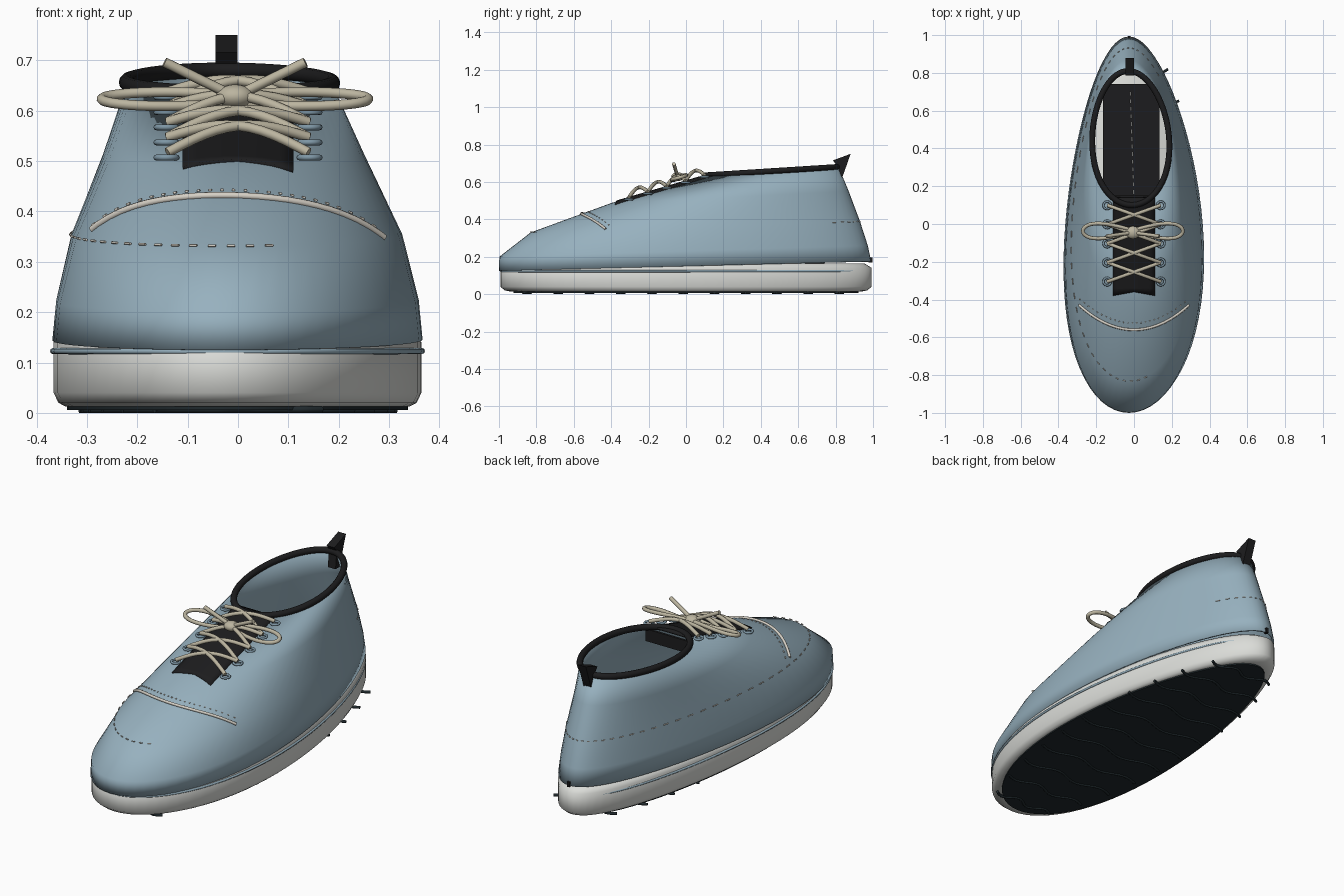
import bpy, bmesh
from math import sin, cos, pi, sqrt
from mathutils import Vector
from mathutils.bvhtree import BVHTree

if "Cube" in bpy.data.objects:
    bpy.data.objects.remove(bpy.data.objects["Cube"])


def material(name, color):
    m = bpy.data.materials.new(name)
    m.use_nodes = True
    m.diffuse_color = (*color, 1)
    m.node_tree.nodes["Principled BSDF"].inputs["Base Color"].default_value = (*color, 1)
    return m


BLUE = material("dusty blue", (0.31, 0.44, 0.52))
STEEL = material("steel blue", (0.21, 0.31, 0.38))
WHITE = material("off white", (0.71, 0.72, 0.69))
BLACK = material("black fabric", (0.012, 0.012, 0.013))
RUBBER = material("dark rubber", (0.014, 0.022, 0.026))
LACE = material("beige lace", (0.5, 0.46, 0.35))
CREAM = material("cream thread", (0.67, 0.63, 0.56))


def activate(obj):
    bpy.ops.object.select_all(action="DESELECT")
    obj.select_set(True)
    bpy.context.view_layer.objects.active = obj


def finish(name, bm, mat, smooth=True):
    bmesh.ops.recalc_face_normals(bm, faces=bm.faces)
    mesh = bpy.data.meshes.new(name)
    bm.to_mesh(mesh)
    bm.free()
    mesh.materials.append(mat)
    obj = bpy.data.objects.new(name, mesh)
    bpy.context.collection.objects.link(obj)
    if smooth:
        activate(obj)
        bpy.ops.object.shade_smooth_by_angle(angle=1.1)
    return obj


def oval(front, back, rx, cx=0, n=72):
    """Tilted foot-shaped oval, wide at the toe, narrow at the heel, slightly bowed."""
    (y0, z0), (y1, z1) = front, back
    points = []
    for i in range(n):
        a = 2 * pi * i / n
        s = (1 + sin(a)) / 2
        y = y0 + (y1 - y0) * s
        x = cx + rx * cos(a) * (1 - 0.22 * y) - 0.027 * y * y
        points.append(Vector((x, y, z0 + (z1 - z0) * s)))
    return points


def loft(name, rings, mat, caps):
    bm = bmesh.new()
    loops = [[bm.verts.new(p) for p in ring] for ring in rings]
    n = len(loops[0])
    for a, b in zip(loops, loops[1:]):
        for i in range(n):
            j = (i + 1) % n
            bm.faces.new((a[i], a[j], b[j], b[i]))
    if caps:
        bm.faces.new(loops[0])
        bm.faces.new(loops[-1])
    return finish(name, bm, mat)


def tube(name, paths, radius, mat, cyclic=False, sides=2):
    curve = bpy.data.curves.new(name, "CURVE")
    curve.dimensions = "3D"
    curve.bevel_depth = radius
    curve.bevel_resolution = sides
    curve.use_fill_caps = True
    for path in paths:
        spline = curve.splines.new("POLY")
        spline.points.add(len(path) - 1)
        for point, co in zip(spline.points, path):
            point.co = (*co, 1)
        spline.use_cyclic_u = cyclic
    curve.materials.append(mat)
    obj = bpy.data.objects.new(name, curve)
    bpy.context.collection.objects.link(obj)
    activate(obj)
    bpy.ops.object.convert(target="MESH")
    bpy.ops.object.shade_smooth_by_angle(angle=0.9)
    return obj


def box(name, low, high, mat):
    bm = bmesh.new()
    bmesh.ops.create_cube(bm, size=1)
    low, high = Vector(low), Vector(high)
    for v in bm.verts:
        v.co = (low + high) / 2 + v.co * (high - low)
    return finish(name, bm, mat, False)


def dashes(path, on=2, step=4):
    return [path[i:i + on] for i in range(0, len(path) - on, step)]


# Midsole and outsole
def sole_ring(scale, z):
    return oval((-0.993 * scale, z), (0.993 * scale, z), 0.357 * scale)


loft("midsole", [sole_ring(s, z) for s, z in
                 ((0.94, 0.013), (0.975, 0.02), (1, 0.04), (1, 0.14), (0.96, 0.165))], WHITE, True)
loft("outsole", [sole_ring(0.93, 0.006), sole_ring(0.93, 0.016)], RUBBER, True)

# Wavy tread bars under the outsole
treads = []
for k in range(11):
    y = -0.85 + k * 0.167
    half = 0.315 * sqrt(1 - y * y)
    treads.append([(half * t / 8, y + 0.02 * sin(t * pi / 4), 0.007) for t in range(-8, 9)])
tube("tread_bars", treads, 0.007, RUBBER)

# Upper body and the welt at its base
levels = [((-1, 0.125), (0.99, 0.175), 0.359, 0), ((-0.998, 0.2), (0.972, 0.26), 0.351, 0),
          ((-0.83, 0.33), (0.93, 0.39), 0.326, -0.002), ((-0.4, 0.487), (0.87, 0.55), 0.27, -0.008),
          ((0.1, 0.632), (0.815, 0.682), 0.225, -0.012)]
upper = loft("upper", [oval(*level) for level in levels], BLUE, False)
surface = BVHTree.FromPolygons([v.co for v in upper.data.vertices],
                               [p.vertices for p in upper.data.polygons])
shell = upper.modifiers.new("thickness", "SOLIDIFY")
shell.thickness = 0.01
shell.offset = -1
tube("welt", [oval((-0.988, 0.122), (0.98, 0.124), 0.358)], 0.006, BLUE, True)


def drop(x, y, lift=0.0):
    """Point on the upper below (x, y)."""
    hit = surface.ray_cast(Vector((x, y, 2)), Vector((0, 0, -1)))[0]
    return Vector((x, y, (hit.z if hit else 0.635) + lift))


# Collar rim, heel pull tab and heel strip end
tube("collar", [oval((0.1, 0.635), (0.81, 0.68), 0.226, -0.012)], 0.0155, BLACK, True, 4)
bm = bmesh.new()
profile = [(0.795, 0.6), (0.825, 0.6), (0.845, 0.65), (0.88, 0.75), (0.785, 0.715), (0.805, 0.69)]
side = bm.faces.new([bm.verts.new((-0.045, y, z)) for y, z in profile])
extruded = bmesh.ops.extrude_face_region(bm, geom=[side])["geom"]
bmesh.ops.translate(bm, vec=(0.044, 0, 0),
                    verts=[g for g in extruded if isinstance(g, bmesh.types.BMVert)])
finish("pull_tab", bm, BLACK, False)
box("heel_strip_end", (-0.032, 0.975, 0.17), (-0.018, 0.996, 0.195), BLACK)

# Insole pad with a stitched centre line, and the inner end of the tongue
box("insole_pad", (-0.165, 0.15, 0.16), (0.135, 0.74, 0.18), BLACK)
centre = [(-0.001 - 0.02 * i / 58, 0.16 + 0.01 * i, 0.181) for i in range(58)]
tube("insole_stitches", dashes(centre, 3, 4), 0.003, WHITE)
box("tongue_end", (-0.15, 0.14, 0.56), (0.125, 0.152, 0.622), BLACK)

# Tongue lying on the upper
bm = bmesh.new()
rows = []
for j in range(14):
    row = []
    for i in range(9):
        x = -0.11 + 0.0275 * i
        y = -0.38 + 0.04 * j + (0.02 * (1 - abs(x) / 0.11) if j == 0 else 0)
        p = drop(x, y, 0.006)
        if p.z < 0.4:
            p.z = 0.637
        row.append(bm.verts.new(p))
    rows.append(row)
for a, b in zip(rows, rows[1:]):
    for i in range(8):
        bm.faces.new((a[i], a[i + 1], b[i + 1], b[i]))
tongue = finish("tongue", bm, BLACK)
pad = tongue.modifiers.new("thickness", "SOLIDIFY")
pad.thickness = 0.01
pad.offset = -1

# Eyelets in five rows
eyelet_rows = [(-0.305 + 0.101 * k, 0.507 + 0.03 * k) for k in range(5)]
rings = []
for y, z in eyelet_rows:
    for sx in (-1, 1):
        rings.append([(sx * 0.142 + 0.02 * cos(a * pi / 8), y + 0.02 * sin(a * pi / 8), z)
                      for a in range(16)])
tube("eyelets", rings, 0.006, STEEL, True)

# Crossed laces arching over the tongue
crossings = []
for (y0, z0), (y1, z1) in zip(eyelet_rows, eyelet_rows[1:]):
    for sx in (-1, 1):
        path = []
        for i in range(13):
            t = i / 12
            arch = 0.038 * sin(pi * t)
            path.append((sx * 0.14 * (1 - 2 * t), y0 + (y1 - y0) * t,
                         z0 + (z1 - z0) * t + 0.01 + arch))
        crossings.append(path)
tube("crossed_laces", crossings, 0.01, LACE)

# Bow: knot, two loops and two tails
knot = Vector((-0.006, -0.045, 0.628))
bm = bmesh.new()
bmesh.ops.create_uvsphere(bm, u_segments=20, v_segments=12, radius=1)
for v in bm.verts:
    v.co = knot + Vector((v.co.x * 0.038, v.co.y * 0.034, v.co.z * 0.024))
finish("bow_knot", bm, LACE)
loops, tails = [], []
for sx in (-1, 1):
    loops.append([(knot.x + sx * (0.135 - 0.13 * cos(a * pi / 16)),
                   -0.037 + 0.055 * sin(a * pi / 16) * (0.65 - 0.35 * cos(a * pi / 16)),
                   0.623 + 0.014 * sin(a * pi / 16)) for a in range(32)])
    tails.append([knot + Vector((sx * 0.14 * t / 6, -0.02 * t / 6, 0.068 * t / 6))
                  for t in range(7)])
tube("bow_loops", loops, 0.01, LACE, True)
tube("bow_tails", tails, 0.01, LACE)


# Toe cap piping with a stitched row behind it
def toe_arc(shift, lift, n):
    path = []
    for t in range(-n, n + 1):
        s = t / n
        path.append(drop(0.29 * s, -0.56 + shift + 0.13 * s * s, lift))
    return path


tube("toe_piping", [toe_arc(0, 0.003, 24)], 0.007, CREAM)
tube("toe_stitches", dashes(toe_arc(0.035, 0.001, 50)), 0.0028, CREAM)

# Stitched row around the right side, from heel to toe
belt = oval((-0.832, 0.332), (0.932, 0.388), 0.327, -0.003, 320)
tube("side_stitches", dashes(belt[50:258], 3, 5), 0.0025, CREAM)
